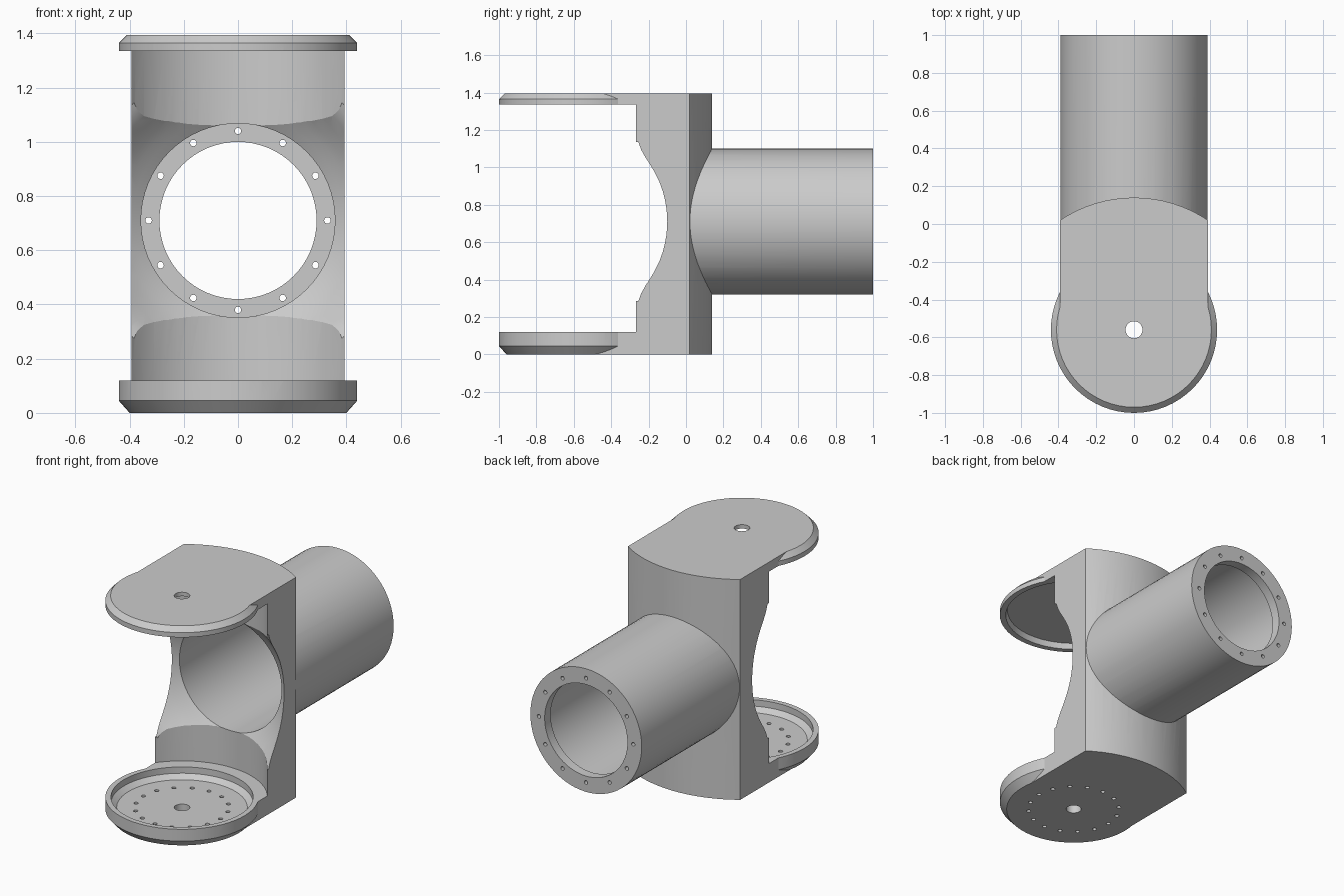
import bpy, bmesh, math
from mathutils import Matrix, Vector

if "Cube" in bpy.data.objects:
    bpy.data.objects.remove(bpy.data.objects["Cube"])

AXIS_Y, TUBE_Z, HEIGHT = -0.56, 0.71, 1.395
VERTICAL = Matrix.Translation((0, AXIS_Y, 0))
# maps local z to world +y for the tube
TUBE = Matrix.Translation((0, 0, TUBE_Z)) @ Matrix.Rotation(-math.pi / 2, 4, 'X')


def make(name, bm, matrix=Matrix()):
    bm.transform(matrix)
    bmesh.ops.recalc_face_normals(bm, faces=bm.faces)
    mesh = bpy.data.meshes.new(name)
    bm.to_mesh(mesh)
    bm.free()
    ob = bpy.data.objects.new(name, mesh)
    bpy.context.collection.objects.link(ob)
    return ob


def lathe(name, profile, matrix, n=64):
    """Closed solid of revolution from (radius, height) pairs."""
    bm = bmesh.new()
    rings = [[bm.verts.new((r * math.cos(2 * math.pi * i / n),
                            r * math.sin(2 * math.pi * i / n), z))
              for i in range(n)] for r, z in profile]
    for a, b in zip(rings, rings[1:]):
        for i in range(n):
            j = (i + 1) % n
            bm.faces.new((a[i], a[j], b[j], b[i]))
    bm.faces.new(rings[0])
    bm.faces.new(rings[-1])
    return make(name, bm, matrix)


def pins(name, count, ring, radius, z0, z1, matrix):
    """Circle of small drill cylinders."""
    bm = bmesh.new()
    for i in range(count):
        a = 2 * math.pi * i / count
        pos = Vector((ring * math.cos(a), ring * math.sin(a), (z0 + z1) / 2))
        bmesh.ops.create_cone(bm, cap_ends=True, segments=16, radius1=radius,
                              radius2=radius, depth=z1 - z0,
                              matrix=Matrix.Translation(pos))
    return make(name, bm, matrix)


def combine(target, other, operation):
    other.hide_render = True
    mod = target.modifiers.new(operation, 'BOOLEAN')
    mod.operation, mod.solver, mod.object = operation, 'EXACT', other
    bpy.context.view_layer.objects.active = target
    bpy.ops.object.modifier_apply(modifier=mod.name)
    bpy.data.objects.remove(other)


# Upright body: flat sides and a curved back, extruded to full height
W, R = 0.393, 0.70
half = math.asin(W / R)
plan = [(-W, AXIS_Y), (W, AXIS_Y)]
for i in range(17):
    a = half - 2 * half * i / 16
    plan.append((R * math.sin(a), AXIS_Y + R * math.cos(a)))
bm = bmesh.new()
base = bm.faces.new([bm.verts.new((x, y, 0)) for x, y in plan])
top = bmesh.ops.extrude_face_region(bm, geom=[base])
bmesh.ops.translate(bm, vec=(0, 0, HEIGHT),
                    verts=[v for v in top['geom'] if isinstance(v, bmesh.types.BMVert)])
bracket = make("pivot_bracket", bm)

# Chamfered round ends (the middle of the column is cut away below)
combine(bracket, lathe("round_ends", [(0.40, 0), (0.44, 0.045), (0.44, 1.365),
                                      (0.41, HEIGHT)], VERTICAL), 'UNION')
# Horizontal tube with a small flare where it meets the back
combine(bracket, lathe("tube", [(0.39, 0), (0.39, 1.0)], TUBE), 'UNION')

# Gap between the arms, with shallow recesses in both round ends
combine(bracket, lathe("gap_cutter", [(0.375, 0.054), (0.408, 0.08), (0.408, 0.12),
                                      (0.49, 0.12), (0.49, 1.335), (0.405, 1.335),
                                      (0.395, 1.37)], VERTICAL), 'DIFFERENCE')
# Bore with a trumpet mouth, narrowing at the end flange
combine(bracket, lathe("bore_cutter", [(0.58, -0.30), (0.58, -0.255), (0.55, -0.24),
                                       (0.52, -0.215), (0.486, -0.18), (0.45, -0.145),
                                       (0.42, -0.12), (0.39, -0.098), (0.358, -0.075),
                                       (0.358, 0.94), (0.29, 0.94), (0.29, 1.1)], TUBE),
        'DIFFERENCE')
# Pivot hole and both screw-hole circles
combine(bracket, lathe("pivot_cutter", [(0.045, -0.1), (0.045, 1.5)], VERTICAL, 32), 'DIFFERENCE')
combine(bracket, pins("base_holes", 16, 0.27, 0.013, -0.05, 0.11, VERTICAL), 'DIFFERENCE')
combine(bracket, pins("flange_holes", 12, 0.33, 0.012, 0.9, 1.05, TUBE), 'DIFFERENCE')

bpy.ops.object.select_all(action='DESELECT')
bracket.select_set(True)
bpy.context.view_layer.objects.active = bracket
bpy.ops.object.shade_smooth_by_angle(angle=math.radians(20))
